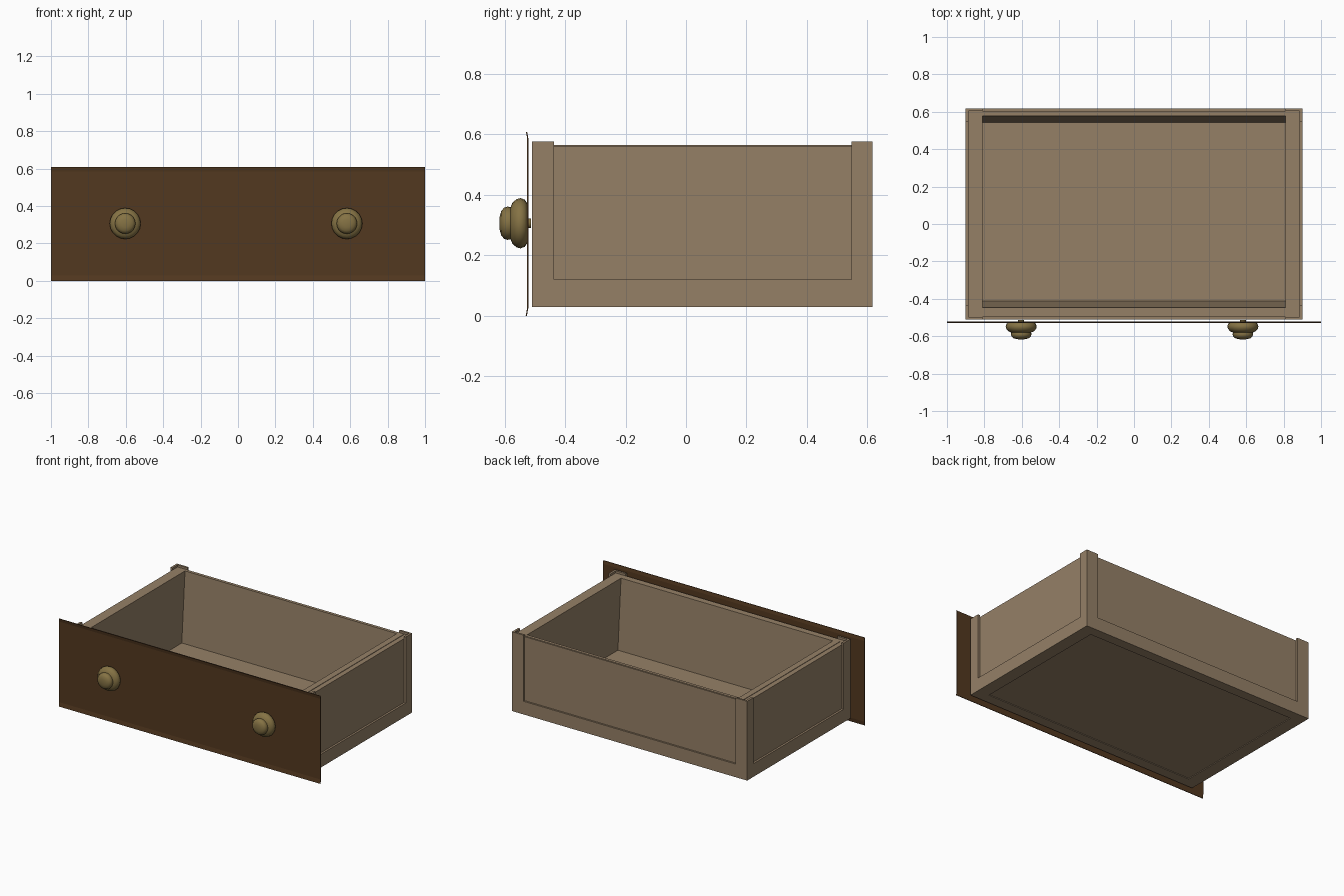
import bpy, bmesh, math
from mathutils import Matrix, Vector

if "Cube" in bpy.data.objects:
    bpy.data.objects.remove(bpy.data.objects["Cube"])


def material(name, rgb):
    m = bpy.data.materials.new(name)
    m.use_nodes = True
    m.diffuse_color = (*rgb, 1)
    m.node_tree.nodes["Principled BSDF"].inputs["Base Color"].default_value = (*rgb, 1)
    return m


tan_wood = material("tan wood", (0.300, 0.216, 0.134))
dark_wood = material("dark wood", (0.086, 0.040, 0.014))
brass = material("aged brass", (0.235, 0.170, 0.058))


def finish(name, bm, mat):
    bmesh.ops.recalc_face_normals(bm, faces=bm.faces)
    mesh = bpy.data.meshes.new(name)
    bm.to_mesh(mesh)
    bm.free()
    mesh.materials.append(mat)
    obj = bpy.data.objects.new(name, mesh)
    bpy.context.collection.objects.link(obj)
    return obj


def loft(name, loops, mat, ring=False):
    """Stitch point loops together; cap the ends, or join them into a ring."""
    bm = bmesh.new()
    rows = [[bm.verts.new(p) for p in loop] for loop in loops]
    pairs = list(zip(rows, rows[1:]))
    if ring:
        pairs.append((rows[-1], rows[0]))
    else:
        bm.faces.new(rows[0])
        bm.faces.new(rows[-1])
    for a, b in pairs:
        for i in range(len(a)):
            j = (i + 1) % len(a)
            bm.faces.new((a[i], a[j], b[j], b[i]))
    return finish(name, bm, mat)


def rect(x, y0, y1, z):
    return [(-x, y0, z), (x, y0, z), (x, y1, z), (-x, y1, z)]


# Tray: recessed outer panels, faintly stepped rim, tapered inside and floor
loft("drawer_tray", [
    rect(0.886, -0.497, 0.605, 0.034),
    rect(0.886, -0.497, 0.605, 0.562),
    rect(0.852, -0.466, 0.599, 0.562),
    rect(0.852, -0.466, 0.599, 0.565),
    rect(0.81, -0.447, 0.578, 0.565),
    rect(0.81, -0.413, 0.543, 0.08),
], tan_wood)

# Raised frame around the foot of the tray and its underside
LOW, RAIL = 0.029, 0.12
loft("base_frame", [
    rect(0.90, -0.51, 0.617, LOW),
    rect(0.90, -0.51, 0.617, RAIL),
    rect(0.811, -0.437, 0.548, RAIL),
    rect(0.811, -0.437, 0.548, LOW),
], tan_wood, ring=True)

# Thin L-shaped corner posts standing a little above the rim
for label, outer, inner, end in (("front", -0.51, -0.496, -0.437),
                                 ("back", 0.617, 0.604, 0.548)):
    for side, s in (("left", 1), ("right", -1)):
        shape = [(0.90, outer), (0.90, end), (0.885, end),
                 (0.885, inner), (0.81, inner), (0.81, outer)]
        loft(f"{label}_{side}_post",
             [[(s * x, y, z) for x, y in shape] for z in (RAIL, 0.577)], tan_wood)

# Thin front board whose top and bottom edges curl forward
profile = [(-0.530, 0), (-0.525, 0.028), (-0.525, 0.585), (-0.529, 0.607),
           (-0.525, 0.607), (-0.521, 0.585), (-0.521, 0.028), (-0.526, 0)]
loft("front_board", [[(x, y, z) for y, z in profile] for x in (-1, 1)], dark_wood)


# Turned knobs: stem, broad collar and domed cap
def knob(name, x, z):
    turn = [(0, -0.512), (0.016, -0.512), (0.016, -0.524), (0.064, -0.524),
            (0.078, -0.533), (0.083, -0.547), (0.080, -0.560), (0.068, -0.574),
            (0.053, -0.580), (0.055, -0.590), (0.051, -0.602), (0.040, -0.611),
            (0.022, -0.616), (0, -0.617)]
    bm = bmesh.new()
    verts = [bm.verts.new((r, y, 0)) for r, y in turn]
    edges = [bm.edges.new(e) for e in zip(verts, verts[1:])]
    bmesh.ops.spin(bm, geom=verts + edges, cent=(0, 0, 0), axis=(0, 1, 0),
                   angle=math.tau, steps=20)
    bmesh.ops.remove_doubles(bm, verts=bm.verts, dist=0.0001)
    bmesh.ops.transform(bm, matrix=Matrix.Translation(Vector((x, 0, z))), verts=bm.verts)
    obj = finish(name, bm, brass)
    bpy.ops.object.select_all(action="DESELECT")
    obj.select_set(True)
    bpy.context.view_layer.objects.active = obj
    bpy.ops.object.shade_smooth_by_angle(angle=math.radians(50))


knob("right_knob", -0.603, 0.306)
knob("left_knob", 0.582, 0.306)
